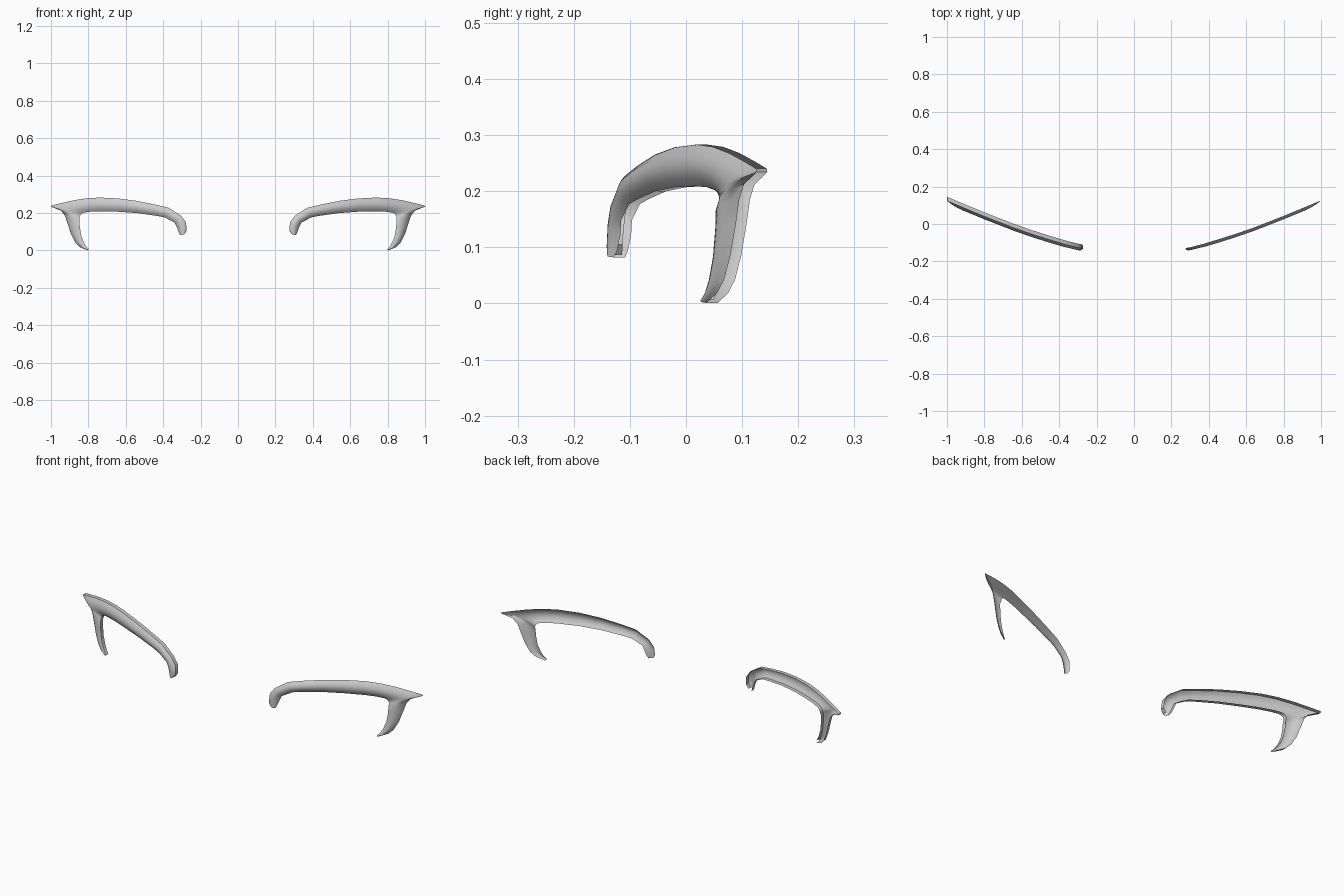
import bpy, bmesh

if "Cube" in bpy.data.objects:
    bpy.data.objects.remove(bpy.data.objects["Cube"])

# Paired outline points (outer x, z, inner x, z): inner end -> arch -> pointed tip -> leg
ROWS = [
    (.288, .086, .310, .082), (.274, .105, .316, .094), (.278, .150, .326, .122),
    (.304, .185, .338, .148), (.370, .228, .392, .177), (.445, .246, .440, .186),
    (.540, .265, .540, .200), (.640, .278, .640, .207), (.740, .283, .735, .209),
    (.810, .279, .790, .207), (.880, .268, .825, .202), (.950, .252, .836, .197),
    (.998, .240, .842, .191), (1.00, .234, .844, .186), (.945, .212, .847, .178),
    (.925, .185, .848, .165), (.910, .140, .846, .130), (.892, .085, .839, .082),
    (.870, .042, .824, .042), (.846, .018, .809, .018), (.806, .001, .797, .006),
]
PLAN = [(.27, -.147), (.40, -.116), (.60, -.053), (.80, .025), (1.0, .108)]


def plan_y(x):
    """Sweep-back of the trim seen from above."""
    for (x0, y0), (x1, y1) in zip(PLAN, PLAN[1:]):
        if x <= x1 or x1 == 1.0:
            return y0 + (y1 - y0) * (x - x0) / (x1 - x0)


def build_trim(name, side, crown, flange):
    bm = bmesh.new()
    steps = 6
    grid = []
    for ox, oz, ix, iz in ROWS:
        width = ((ox - ix) ** 2 + (oz - iz) ** 2) ** .5
        depth = crown * max(.5, min(1, width / .06))
        on_leg = ix > .79 and oz < .2
        row = []
        for i in range(steps + 1):
            v = i / steps
            x, z = ox + (ix - ox) * v, oz + (iz - oz) * v
            curl = depth * (2 * v - 1) ** 2
            if on_leg and v > .5:
                curl *= .5
            row.append((x, plan_y(x) + curl, z))
        # Return edges running back from the face
        if flange:
            back = lambda p: (p[0], p[1] + flange, p[2])
            row = [back(row[0])] + row + [back(row[-1])]
        grid.append([bm.verts.new((side * x, y, z)) for x, y, z in row])
    for a, b in zip(grid, grid[1:]):
        for i in range(len(a) - 1):
            quad = (a[i], a[i + 1], b[i + 1], b[i])
            bm.faces.new(quad if side > 0 else quad[::-1])
    bm.normal_update()
    # Face the crowned side toward the front
    if sum(f.normal.y * f.calc_area() for f in bm.faces) > 0:
        bmesh.ops.reverse_faces(bm, faces=bm.faces)
    mesh = bpy.data.meshes.new(name)
    bm.to_mesh(mesh)
    bm.free()
    obj = bpy.data.objects.new(name, mesh)
    bpy.context.collection.objects.link(obj)
    bpy.ops.object.select_all(action='DESELECT')
    obj.select_set(True)
    bpy.context.view_layer.objects.active = obj
    bpy.ops.object.shade_smooth_by_angle(angle=0.7)


# Left trim has return edges, right trim is a plain crowned face
build_trim("left_trim", -1, .016, .021)
build_trim("right_trim", 1, .018, 0)
